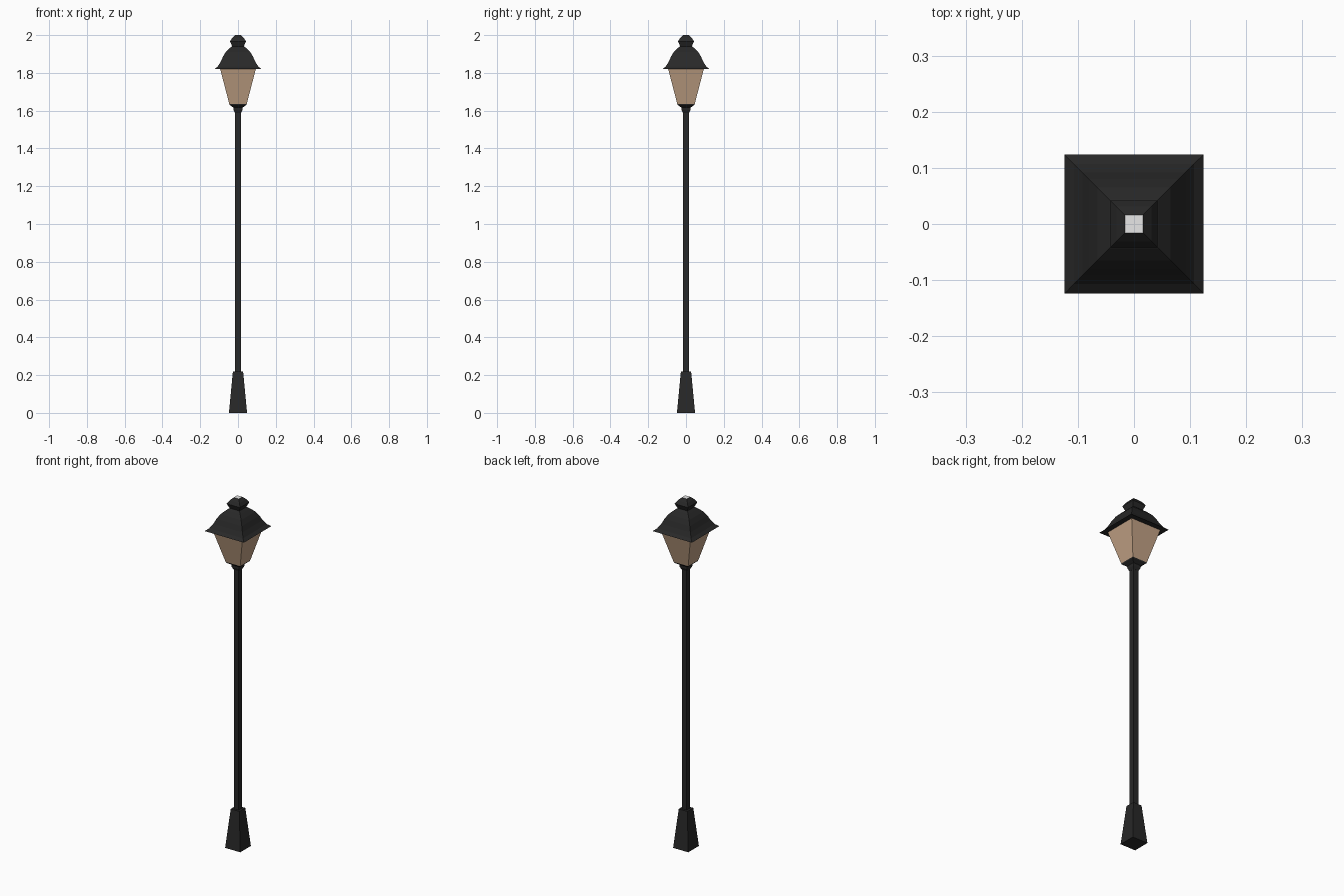
import bpy, bmesh

if "Cube" in bpy.data.objects:
    bpy.data.objects.remove(bpy.data.objects["Cube"])


def material(name, rgb):
    m = bpy.data.materials.new(name)
    m.diffuse_color = (*rgb, 1)
    m.use_nodes = True
    m.node_tree.nodes["Principled BSDF"].inputs["Base Color"].default_value = m.diffuse_color
    return m


IRON = material("black_iron", (0.021, 0.021, 0.021))
GLASS = material("warm_glass", (0.55, 0.37, 0.24))
CAP = material("pale_cap", (0.8, 0.8, 0.8))


def square_loft(name, profile, mat, top_mat=None):
    """Stack square rings given as (half width, z) and close both ends."""
    bm = bmesh.new()
    rings = [[bm.verts.new((sx * h, sy * h, z))
              for sx, sy in ((-1, -1), (1, -1), (1, 1), (-1, 1))]
             for h, z in profile]
    for a, b in zip(rings, rings[1:]):
        for i in range(4):
            j = (i + 1) % 4
            bm.faces.new((a[i], a[j], b[j], b[i]))
    bm.faces.new(rings[0][::-1])
    top = bm.faces.new(rings[-1])
    me = bpy.data.meshes.new(name)
    me.materials.append(mat)
    if top_mat:
        me.materials.append(top_mat)
        top.material_index = 1
    bm.to_mesh(me)
    bm.free()
    ob = bpy.data.objects.new(name, me)
    bpy.context.collection.objects.link(ob)
    return ob


# tapered foot and slim post
square_loft("base", [(0.048, 0), (0.027, 0.22)], IRON)
square_loft("post", [(0.0155, 0.21), (0.0155, 1.6)], IRON)

# bracket under the lantern
square_loft("lantern_bracket", [(0.016, 1.588), (0.023, 1.602), (0.025, 1.617),
                                (0.044, 1.63), (0.046, 1.635)], IRON)

# flared glass lantern
square_loft("lantern_glass", [(0.046, 1.635), (0.095, 1.823)], GLASS)

# bell-shaped roof
square_loft("roof", [(0.124, 1.82), (0.107, 1.834), (0.092, 1.858), (0.08, 1.885),
                     (0.065, 1.91), (0.045, 1.93), (0.03, 1.942)], IRON)

# finial with pale top
square_loft("finial", [(0.03, 1.938), (0.042, 1.967), (0.031, 1.985),
                       (0.016, 2.0)], IRON, CAP)
